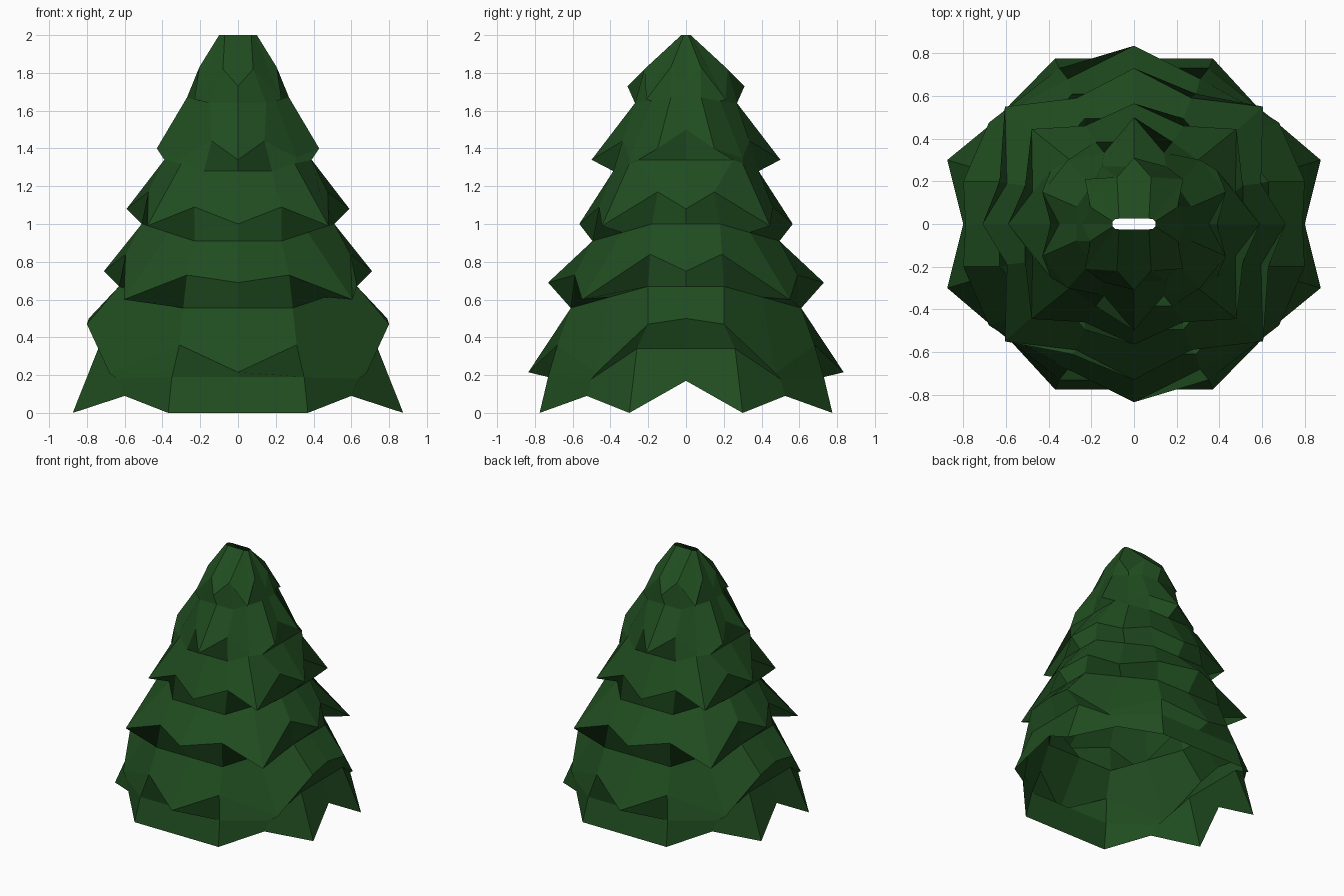
import bpy

if "Cube" in bpy.data.objects:
    bpy.data.objects.remove(bpy.data.objects["Cube"])

green = bpy.data.materials.new("dark_green")
green.diffuse_color = (0.0145, 0.074, 0.0145, 1)
green.use_nodes = True
green.node_tree.nodes["Principled BSDF"].inputs["Base Color"].default_value = green.diffuse_color


def full_ring(quarter):
    """Mirror front-to-side points (x, depth, z) into a closed ring."""
    front = [(x, -y, z) for x, y, z in quarter]
    half = front + [(x, -y, z) for x, y, z in reversed(front[:-1])]
    return half + [(-x, y, z) for x, y, z in reversed(half[1:-1])]


def waist(x, z_side, y, z_front, cx, cy, corner=None):
    """Chamfered ring where two tiers of branches meet."""
    corner = corner or ((cx + x) / 2, (cy + y) / 2, (z_side + z_front) / 2)
    return full_ring([(0, y, z_front), (cx, y, z_front), corner,
                      (x, cy, z_side), (x, 0, z_side)])


def tier(name, rings):
    """Bridge rings from top to bottom into one faceted skirt."""
    n = len(rings[0])
    verts = [p for r in rings for p in r]
    faces = []
    for r in range(len(rings) - 1):
        up, low = r * n, (r + 1) * n
        for i in range(n):
            j = (i + 1) % n
            faces.append((low + i, low + j, up + j, up + i))
    mesh = bpy.data.meshes.new(name)
    mesh.from_pydata(verts, [], faces)
    mesh.materials.append(green)
    obj = bpy.data.objects.new(name, mesh)
    bpy.context.collection.objects.link(obj)


# Waists from the open tip downwards
waists = [
    waist(0.10, 2.00, 0.025, 2.00, 0.07, 0.012, (0.09, 0.022, 2.00)),
    waist(0.27, 1.67, 0.27, 1.64, 0.15, 0.08, (0.20, 0.18, 1.65)),
    waist(0.39, 1.34, 0.385, 1.28, 0.18, 0.25, (0.30, 0.30, 1.32)),
    waist(0.51, 1.00, 0.495, 0.91, 0.23, 0.18),
    waist(0.63, 0.67, 0.61, 0.555, 0.29, 0.20),
    waist(0.74, 0.34, 0.73, 0.19, 0.35, 0.26, (0.64, 0.50, 0.18)),
]

# Jagged rims: front tip, notch, corner tip, notch, side
rims = {
    "crown_branches": [(0, 0.31, 1.73), (0.08, 0.22, 1.82), (0.23, 0.21, 1.66),
                       (0.205, 0.08, 1.83), (0.245, 0, 1.73)],
    "upper_branches": [(0, 0.50, 1.34), (0.14, 0.335, 1.44), (0.31, 0.30, 1.35),
                       (0.43, 0.15, 1.40), (0.35, 0, 1.50)],
    "middle_branches": [(0, 0.565, 1.00), (0.23, 0.46, 1.09), (0.48, 0.445, 0.99),
                        (0.475, 0.15, 1.17), (0.59, 0, 1.08)],
    "lower_branches": [(0, 0.73, 0.69), (0.27, 0.59, 0.73), (0.605, 0.55, 0.60),
                       (0.595, 0.19, 0.84), (0.71, 0, 0.75)],
    "wide_branches": [(0, 0.835, 0.215), (0.31, 0.68, 0.36), (0.68, 0.475, 0.21),
                      (0.80, 0.20, 0.47), (0.79, 0, 0.50)],
    "base_skirt": [(0, 0.775, 0), (0.37, 0.775, 0), (0.60, 0.525, 0.09),
                   (0.875, 0.30, 0), (0.80, 0, 0.17)],
}

# Each tier flares to its rim, then tucks under to the next waist
for i, (name, rim) in enumerate(rims.items()):
    tier(name, [waists[i], full_ring(rim)] + waists[i + 1:i + 2])
